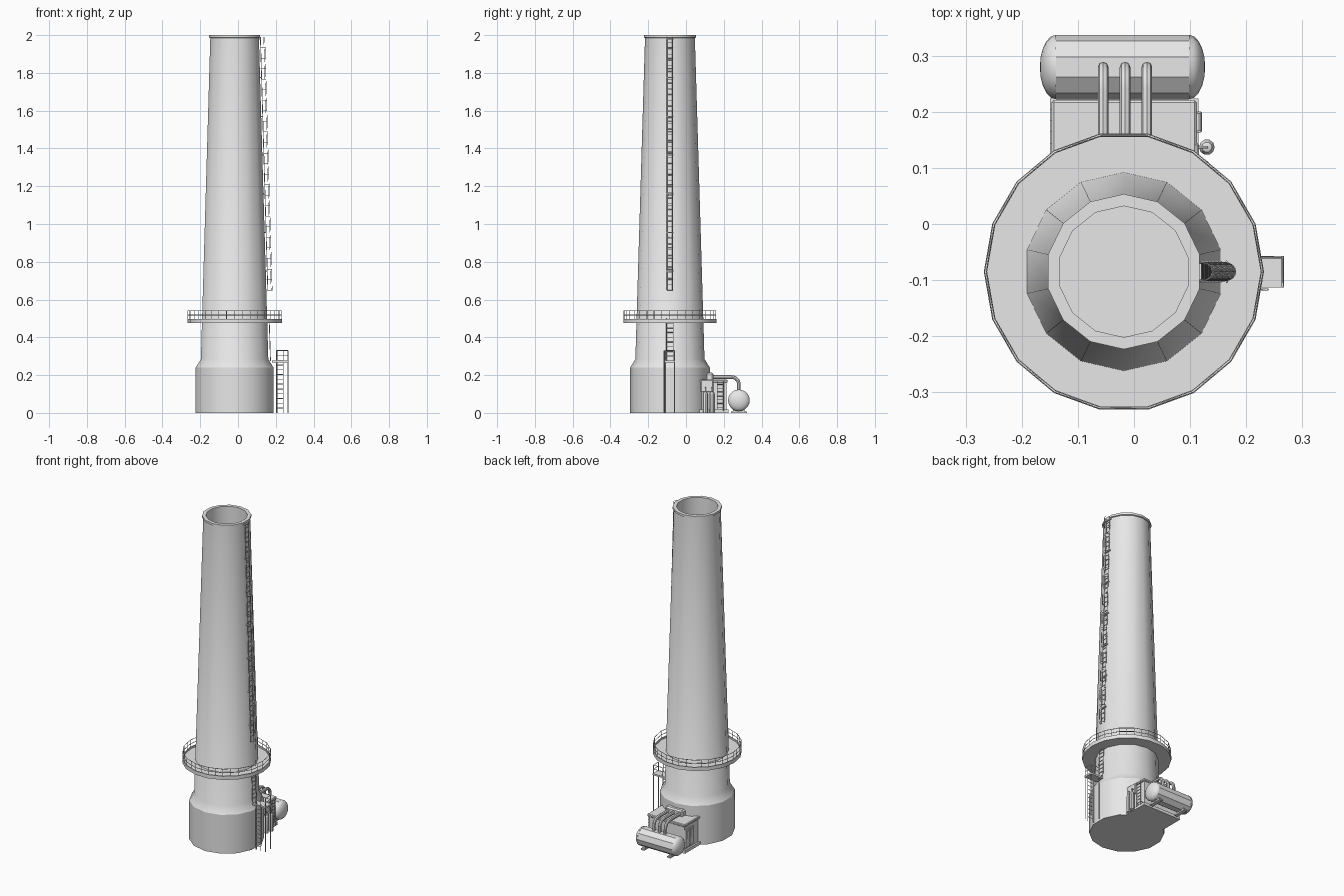
import bpy, bmesh
from math import sin, cos, pi, radians
from mathutils import Vector

if "Cube" in bpy.data.objects:
    bpy.data.objects.remove(bpy.data.objects["Cube"])

grey = bpy.data.materials.new("plain grey")
grey.use_nodes = True
grey.diffuse_color = (0.8, 0.8, 0.8, 1)
grey.node_tree.nodes["Principled BSDF"].inputs["Base Color"].default_value = (0.8, 0.8, 0.8, 1)

CX, CY = -0.018, -0.085   # chimney axis


def add(name, mesh, smooth=False):
    ob = bpy.data.objects.new(name, mesh)
    bpy.context.collection.objects.link(ob)
    mesh.materials.clear()
    mesh.materials.append(grey)
    if smooth:
        bpy.ops.object.select_all(action='DESELECT')
        ob.select_set(True)
        bpy.context.view_layer.objects.active = ob
        bpy.ops.object.shade_smooth_by_angle(angle=radians(30))
    return ob


def lathe(name, profile, n, turn=0, at=(CX, CY, 0), closed=False, smooth=True, axis='Z'):
    """Revolve (radius, height) points in n steps."""
    bm = bmesh.new()
    rings = []
    for r, h in profile:
        ring = []
        for i in range(n if r else 1):
            a = turn + 2 * pi * i / n
            p = Vector((r * cos(a), r * sin(a), h))
            if axis == 'X':
                p = Vector((p.z, p.x, p.y))
            ring.append(bm.verts.new(p + Vector(at)))
        rings.append(ring)
    pairs = list(zip(rings, rings[1:]))
    if closed:
        pairs.append((rings[-1], rings[0]))
    for a, b in pairs:
        for i in range(n):
            j = (i + 1) % n
            quad = [a[i % len(a)], a[j % len(a)], b[j % len(b)], b[i % len(b)]]
            bm.faces.new(list(dict.fromkeys(quad)))
    bmesh.ops.recalc_face_normals(bm, faces=bm.faces)
    me = bpy.data.meshes.new(name)
    bm.to_mesh(me)
    bm.free()
    return add(name, me, smooth)


def box(name, lo, hi, bevel=0):
    bm = bmesh.new()
    bmesh.ops.create_cube(bm, size=1)
    for v in bm.verts:
        v.co = [l + (h - l) * (c + 0.5) for l, h, c in zip(lo, hi, v.co)]
    if bevel:
        bmesh.ops.bevel(bm, geom=bm.edges[:], offset=bevel, segments=1, affect='EDGES')
    me = bpy.data.meshes.new(name)
    bm.to_mesh(me)
    bm.free()
    return add(name, me)


def rods(name, paths, r, loop=False, res=0, smooth=False):
    """Round bars along point lists, joined in one mesh."""
    cu = bpy.data.curves.new(name, 'CURVE')
    cu.dimensions = '3D'
    cu.bevel_depth, cu.bevel_resolution, cu.use_fill_caps = r, res, True
    for pts in paths:
        sp = cu.splines.new('POLY')
        sp.points.add(len(pts) - 1)
        for q, p in zip(sp.points, pts):
            q.co = (*p, 1)
        sp.use_cyclic_u = loop
    tmp = bpy.data.objects.new(name, cu)
    bpy.context.collection.objects.link(tmp)
    bpy.context.view_layer.update()
    me = bpy.data.meshes.new_from_object(tmp.evaluated_get(bpy.context.evaluated_depsgraph_get()))
    bpy.data.objects.remove(tmp)
    return add(name, me, smooth)


def ladder(name, foot, top, half, step, r=0.002):
    """Two stiles and rungs, half is the sideways half-width vector."""
    foot, top, half = Vector(foot), Vector(top), Vector(half)
    paths = [[foot + s * half, top + s * half] for s in (-1, 1)]
    n = int((top - foot).length / step)
    for i in range(1, n):
        p = foot.lerp(top, i / n)
        paths.append([p - half, p + half])
    rods(name, paths, r)


# Chimney: wide base, shoulder, tapered shaft, rim and flue
lathe("chimney_shaft", [(0, 0), (0.211, 0), (0.211, 0.24), (0.183, 0.285), (0.132, 1.985),
                        (0.1385, 1.987), (0.1385, 2), (0.117, 2), (0.117, 0.3), (0, 0.3)],
      14, turn=pi / 2)

# Ring walkway with a raised edge and railing
lathe("walkway", [(0.165, 0.475), (0.25, 0.475), (0.25, 0.498), (0.244, 0.498),
                  (0.244, 0.488), (0.165, 0.488)], 18, closed=True)


def ring(r, z, n=18):
    return [(CX + r * cos(2 * pi * i / n), CY + r * sin(2 * pi * i / n), z) for i in range(n)]


rods("walkway_rails", [ring(0.247, 0.518), ring(0.247, 0.541)], 0.002, loop=True)
mids = [(Vector(a) + Vector(b)) / 2 for a, b in zip(ring(0.247, 0), ring(0.247, 0)[1:] + ring(0.247, 0)[:1])]
rods("walkway_posts", [[(p[0], p[1], 0.49), (p[0], p[1], 0.541)] for p in ring(0.247, 0) + mids], 0.0015)


# Long caged ladder following the taper of the shaft
def wall_x(z):
    return CX + 0.975 * (0.183 - 0.051 * (z - 0.285) / 1.7)


LO, HI = 0.65, 1.99
ladder("shaft_ladder", (wall_x(LO) + 0.008, CY, LO), (wall_x(HI) + 0.008, CY, HI), (0, 0.015, 0), 0.03)


def hoop(z, r=0.016, n=8):
    x = wall_x(z) + 0.012
    arc = [(x + 1.2 * r * sin(pi * i / n), CY + r * cos(pi * i / n), z) for i in range(n + 1)]
    return [(x - 0.008, CY + r, z)] + arc + [(x - 0.008, CY - r, z)]


levels = [LO + (HI - LO) * i / 24 for i in range(25)]
rods("ladder_cage_hoops", [hoop(z) for z in levels], 0.0013)
rods("ladder_cage_bars", [[hoop(LO)[k], hoop(HI)[k]] for k in (3, 5, 7)], 0.001)
for i in range(7):
    z = 0.75 + 0.205 * i
    if z > HI:
        break
    box("ladder_bracket", (wall_x(z) - 0.006, CY - 0.019, z - 0.003), (wall_x(z) + 0.01, CY + 0.019, z + 0.003))

# Lower ladder from the landing to the walkway
ladder("lower_ladder", (0.172, CY, 0.275), (0.165, CY, 0.50), (0, 0.018, 0), 0.025)

# Side landing on posts with rails and its own ladder
X0, X1, Y0, Y1 = 0.18, 0.268, -0.113, -0.057
box("landing_floor", (X0, Y0, 0.268), (X1, Y1, 0.278))
corners = [(X1 - 0.003, Y0 + 0.003), (X1 - 0.003, Y1 - 0.003), (0.205, Y1 - 0.003), (0.205, Y0 + 0.003)]
rods("landing_posts", [[(x, y, 0), (x, y, 0.33)] for x, y in corners], 0.003)
rods("landing_rails", [[(x, y, z) for x, y in corners[:3]] for z in (0.305, 0.33)], 0.002)
ladder("landing_ladder", (0.222, Y0 - 0.004, 0), (0.222, Y0 - 0.004, 0.33), (0.017, 0, 0), 0.025)

# Machine house behind the chimney
box("house_plinth", (-0.15, 0.04, 0), (0.115, 0.224, 0.018))
box("house_body", (-0.139, 0.05, 0.018), (0.104, 0.215, 0.165))
box("house_roof", (-0.147, 0.05, 0.16), (0.112, 0.221, 0.176), 0.004)
box("pipe_manifold", (-0.075, 0.06, 0.17), (0.043, 0.145, 0.213), 0.008)
for y in (0.138, 0.178):
    box("house_door", (-0.147, y, 0.03), (-0.138, y + 0.033, 0.14))
    box("door_panel", (-0.150, y + 0.006, 0.085), (-0.146, y + 0.027, 0.13))
box("switch_cabinet", (0.09, 0.078, 0.11), (0.116, 0.145, 0.175), 0.004)
ladder("house_ladder", (0.119, 0.182, 0.01), (0.119, 0.182, 0.17), (0, 0.017, 0), 0.018)
rods("house_ladder_mounts", [[(0.1, y, z), (0.119, y, z)] for y in (0.165, 0.199) for z in (0.03, 0.165)], 0.002)

# Small upright bottles beside the house
for x, y in ((0.13, 0.137), (0.122, 0.102)):
    lathe("gas_bottle", [(0, 0), (0.014, 0), (0.014, 0.1), (0.009, 0.11), (0, 0.114)], 10, at=(x, y, 0))
    rods("bottle_pipe", [[(x, y, 0.11), (x, y, 0.135), (x - 0.025, y, 0.135)]], 0.003, res=1)

# Horizontal tank with domed ends, on cradles
TY, TZ, TR = 0.28, 0.066, 0.0575
dome = [(TR * cos(a), 0.029 * sin(a)) for a in [pi / 2 * k / 5 for k in range(5)]] + [(0, 0.029)]
for end, side in ((0.098, 1), (-0.139, -1)):
    lathe("tank_dome", [(r, side * h) for r, h in dome], 20, at=(end, TY, TZ), axis='X')
lathe("tank_body", [(0, -0.139), (TR, -0.139), (TR, 0.098), (0, 0.098)], 10,
      at=(0, TY, TZ), axis='X', smooth=False)
for x in (-0.115, 0.065):
    box("tank_cradle", (x, 0.25, 0), (x + 0.015, 0.31, 0.04))
    box("cradle_foot", (x - 0.004, 0.238, 0), (x + 0.019, 0.322, 0.008))

# Three pipes from the manifold bending down into the tank
bend = [(0.24 + 0.04 * sin(a), 0.15 + 0.04 * cos(a)) for a in [pi / 2 * k / 6 for k in range(7)]]
for x in (-0.055, -0.016, 0.023):
    rods("tank_pipe", [[(x, y, z) for y, z in [(0.1, 0.19)] + bend + [(0.28, 0.1)]]], 0.0095, res=2, smooth=True)
